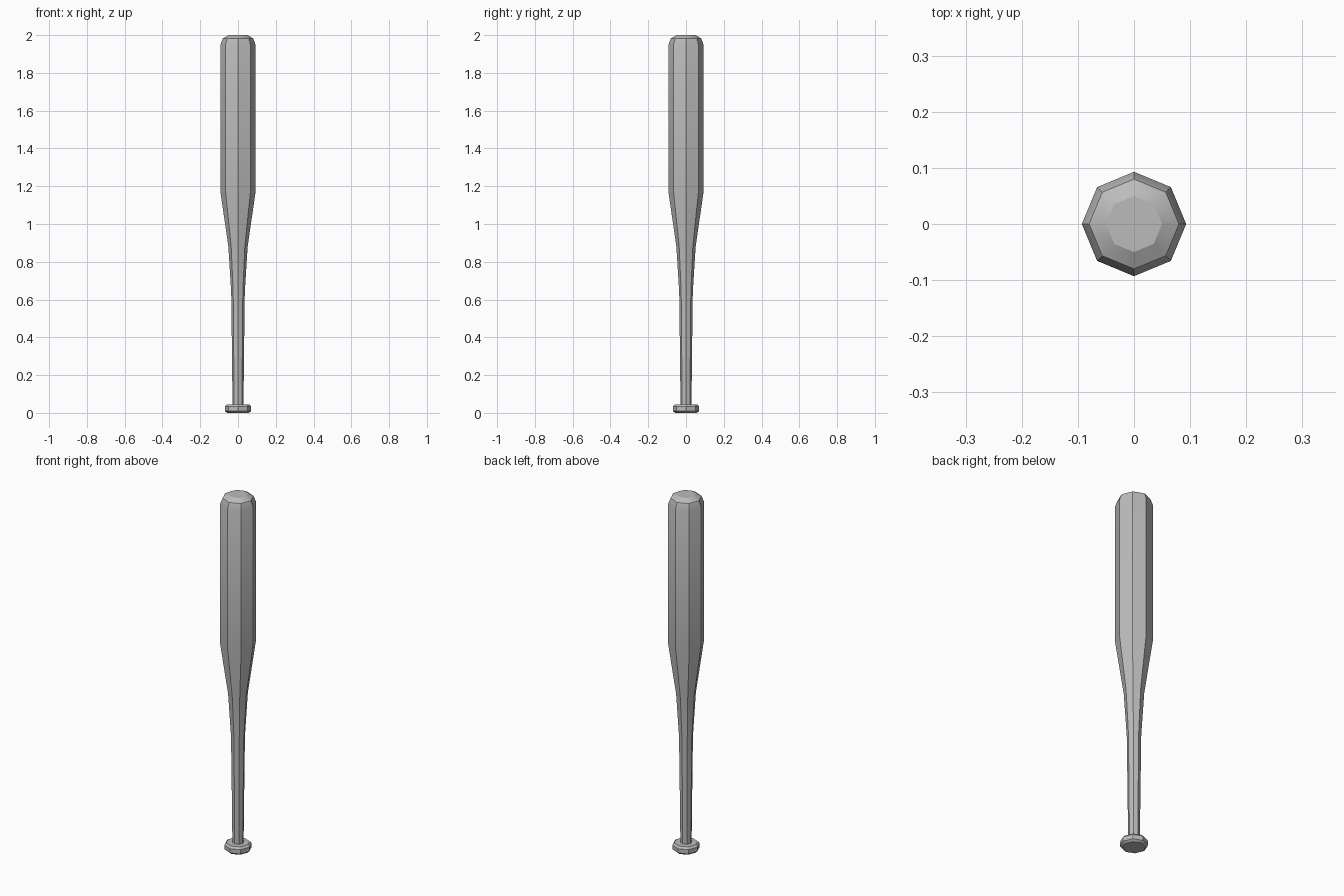
import bpy, bmesh, math

if "Cube" in bpy.data.objects:
    bpy.data.objects.remove(bpy.data.objects["Cube"])

SIDES = 8

wood = bpy.data.materials.new("plain grey")
wood.diffuse_color = (0.5, 0.5, 0.5, 1)
wood.use_nodes = True
wood.node_tree.nodes["Principled BSDF"].inputs["Base Color"].default_value = wood.diffuse_color


def lathe(name, profile, tip=None):
    """Octagonal turned solid from (radius, height) pairs, corners on the axes."""
    bm = bmesh.new()
    rings = []
    for r, z in profile:
        rings.append([bm.verts.new((r * math.cos(math.tau * i / SIDES),
                                    r * math.sin(math.tau * i / SIDES), z))
                      for i in range(SIDES)])
    for a, b in zip(rings, rings[1:]):
        for i in range(SIDES):
            j = (i + 1) % SIDES
            bm.faces.new((a[i], a[j], b[j], b[i]))
    bm.faces.new(rings[0][::-1])
    bm.faces.new(rings[-1])
    mesh = bpy.data.meshes.new(name)
    bm.to_mesh(mesh)
    bm.free()
    mesh.materials.append(wood)
    obj = bpy.data.objects.new(name, mesh)
    bpy.context.collection.objects.link(obj)
    bpy.ops.object.select_all(action='DESELECT')
    obj.select_set(True)
    bpy.context.view_layer.objects.active = obj
    bpy.ops.object.shade_smooth_by_angle(angle=math.radians(30))
    return obj


# Grip end
lathe("knob", [(0.058, 0), (0.07, 0.01), (0.07, 0.034), (0.06, 0.045)])

# Handle, taper, barrel and shallow domed end
lathe("bat_body", [(0.029, 0.04), (0.033, 0.4), (0.036, 0.64), (0.051, 0.88),
                   (0.093, 1.17), (0.093, 1.95), (0.08, 1.983), (0.05, 2.0)])
